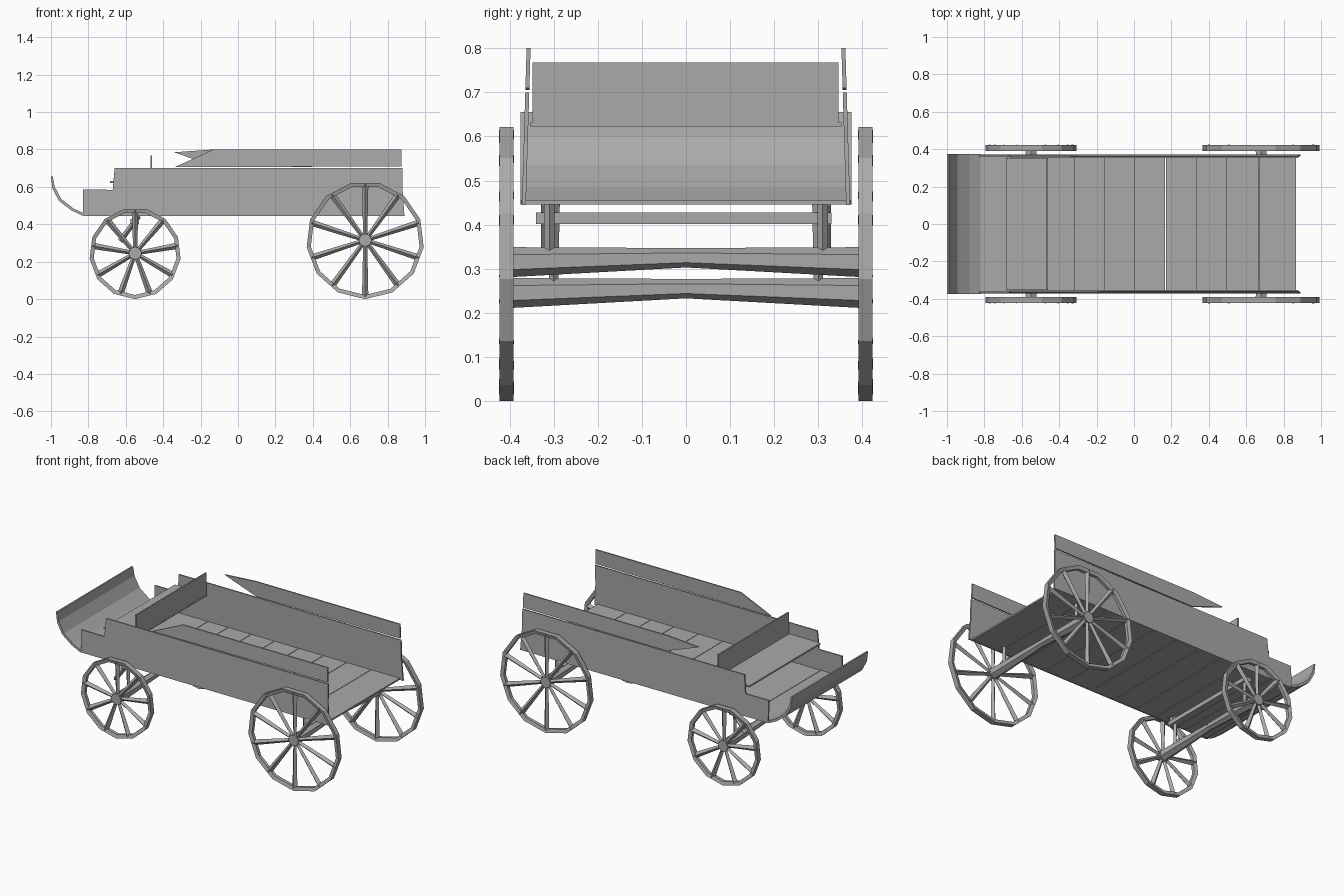
import bpy, bmesh, math
from mathutils import Vector, Matrix

cube = bpy.data.objects.get("Cube")
if cube:
    bpy.data.objects.remove(cube, do_unlink=True)

# Single weathered wood colour
WOOD = (0.40, 0.40, 0.40, 1.0)
wood = bpy.data.materials.new("grey_wood")
wood.use_nodes = True
wood.diffuse_color = WOOD
bsdf = next(n for n in wood.node_tree.nodes if n.type == 'BSDF_PRINCIPLED')
bsdf.inputs["Base Color"].default_value = WOOD
bsdf.inputs["Roughness"].default_value = 0.8


def finish(name, bm):
    bmesh.ops.recalc_face_normals(bm, faces=bm.faces)
    mesh = bpy.data.meshes.new(name)
    bm.to_mesh(mesh)
    bm.free()
    mesh.materials.append(wood)
    obj = bpy.data.objects.new(name, mesh)
    bpy.context.collection.objects.link(obj)
    return obj


def prism(name, outline, offset):
    """Extrude a planar outline of 3D points along an offset."""
    bm = bmesh.new()
    face = bm.faces.new([bm.verts.new(p) for p in outline])
    moved = bmesh.ops.extrude_face_region(bm, geom=[face])["geom"]
    bmesh.ops.translate(bm, vec=offset,
                        verts=[v for v in moved if isinstance(v, bmesh.types.BMVert)])
    return finish(name, bm)


def box(name, x, y, z):
    outline = [(x[0], y[0], z[0]), (x[1], y[0], z[0]),
               (x[1], y[1], z[0]), (x[0], y[1], z[0])]
    return prism(name, outline, (0, 0, z[1] - z[0]))


def add_rod(bm, a, b, r1, r2, sides):
    """Tapered rod between two points."""
    a, b = Vector(a), Vector(b)
    turn = (b - a).to_track_quat('Z', 'Y').to_matrix().to_4x4()
    bmesh.ops.create_cone(bm, cap_ends=True, segments=sides, radius1=r1, radius2=r2,
                          depth=(b - a).length,
                          matrix=Matrix.Translation((a + b) / 2) @ turn)


def rod(name, a, b, r1, r2, sides=6):
    bm = bmesh.new()
    add_rod(bm, a, b, r1, r2, sides)
    return finish(name, bm)


def wheel(name, cx, cy, radius, spokes, segments=13):
    bm = bmesh.new()
    # Rim: rectangular section swept round the hub
    section = [(radius, -0.016), (radius, 0.016), (radius - 0.022, 0.01), (radius - 0.022, -0.01)]
    rings = []
    for i in range(segments):
        a = math.tau * i / segments - math.pi / 2
        rings.append([bm.verts.new((cx + r * math.cos(a), cy + w, radius + r * math.sin(a)))
                      for r, w in section])
    for i, ring in enumerate(rings):
        nxt = rings[(i + 1) % segments]
        for k in range(4):
            m = (k + 1) % 4
            bm.faces.new([ring[k], ring[m], nxt[m], nxt[k]])
    # Hub and tapered spokes
    add_rod(bm, (cx, cy - 0.016, radius), (cx, cy + 0.014, radius), 0.035, 0.035, 8)
    for i in range(spokes):
        a = math.tau * i / spokes + math.pi / 2
        d = Vector((math.cos(a), 0, math.sin(a)))
        hub = Vector((cx, cy, radius))
        add_rod(bm, hub + d * 0.02, hub + d * (radius - 0.015), 0.011, 0.017, 4)
    return finish(name, bm)


# Wheels and axles
for end, x, r, spokes in (("front", -0.55, 0.245, 9), ("rear", 0.68, 0.315, 10)):
    for side, s in (("left", 1), ("right", -1)):
        wheel(f"{end}_{side}_wheel", x, s * 0.407, r, spokes)
        rod(f"{end}_{side}_axle", (x, s * 0.40, r), (x, 0, r + 0.01), 0.034, 0.022)

# Floor planks laid across the bed
cuts = [-0.83, -0.68, -0.46, -0.32, -0.16, 0, 0.17, 0.34, 0.5, 0.67, 0.87]
for i, (x0, x1) in enumerate(zip(cuts, cuts[1:])):
    box(f"floor_plank_{i + 1}", (x0, x1 - 0.003), (-0.365, 0.365), (0.446, 0.456))

# Side boards, three high, leaning slightly inward
boards = {
    "lower": [(-0.83, 0.445), (0.89, 0.445), (0.88, 0.58), (-0.83, 0.585)],
    "middle": [(-0.67, 0.58), (0.88, 0.57), (0.88, 0.70), (-0.66, 0.70)],
}
upper = {
    1: [(-0.12, 0.705), (0.875, 0.71), (0.875, 0.80), (-0.13, 0.80), (-0.34, 0.785)],
    -1: [(-0.34, 0.705), (0.875, 0.71), (0.875, 0.80), (-0.13, 0.80)],
}
for side, s in (("left", 1), ("right", -1)):
    for name, pts in {**boards, "upper": upper[s]}.items():
        outline = [(x, s * (0.372 - (z - 0.445) * 0.03), z) for x, z in pts]
        prism(f"{name}_{side}_board", outline, (0, -s * 0.009, 0))

# Upturned footboard at the front end
top = [(-0.82, 0.456), (-0.88, 0.485), (-0.945, 0.535), (-0.98, 0.60), (-0.99, 0.655)]
under = [(x - 0.012, z - 0.010) for x, z in reversed(top)]
under[0] = (-1.0, 0.655)
prism("footboard", [(x, -0.375, z) for x, z in top + under], (0, 0.75, 0))

# Seat and backrest
box("seat", (-0.685, -0.46), (-0.352, 0.352), (0.622, 0.632))
box("seat_back", (-0.469, -0.461), (-0.348, 0.346), (0.63, 0.768))

# Bolsters and braces below the bed
box("front_bolster", (-0.575, -0.53), (-0.34, 0.33), (0.402, 0.428))
for side, s in (("left", 1), ("right", -1)):
    rod(f"{side}_brace", (-0.63, s * 0.315, 0.31), (-0.53, s * 0.315, 0.445), 0.014, 0.014, 4)
    rod(f"{side}_front_post", (-0.55, s * 0.30, 0.25), (-0.55, s * 0.30, 0.45), 0.010, 0.014, 4)
    rod(f"{side}_rear_post", (0.68, s * 0.31, 0.32), (0.68, s * 0.31, 0.45), 0.012, 0.012, 4)
